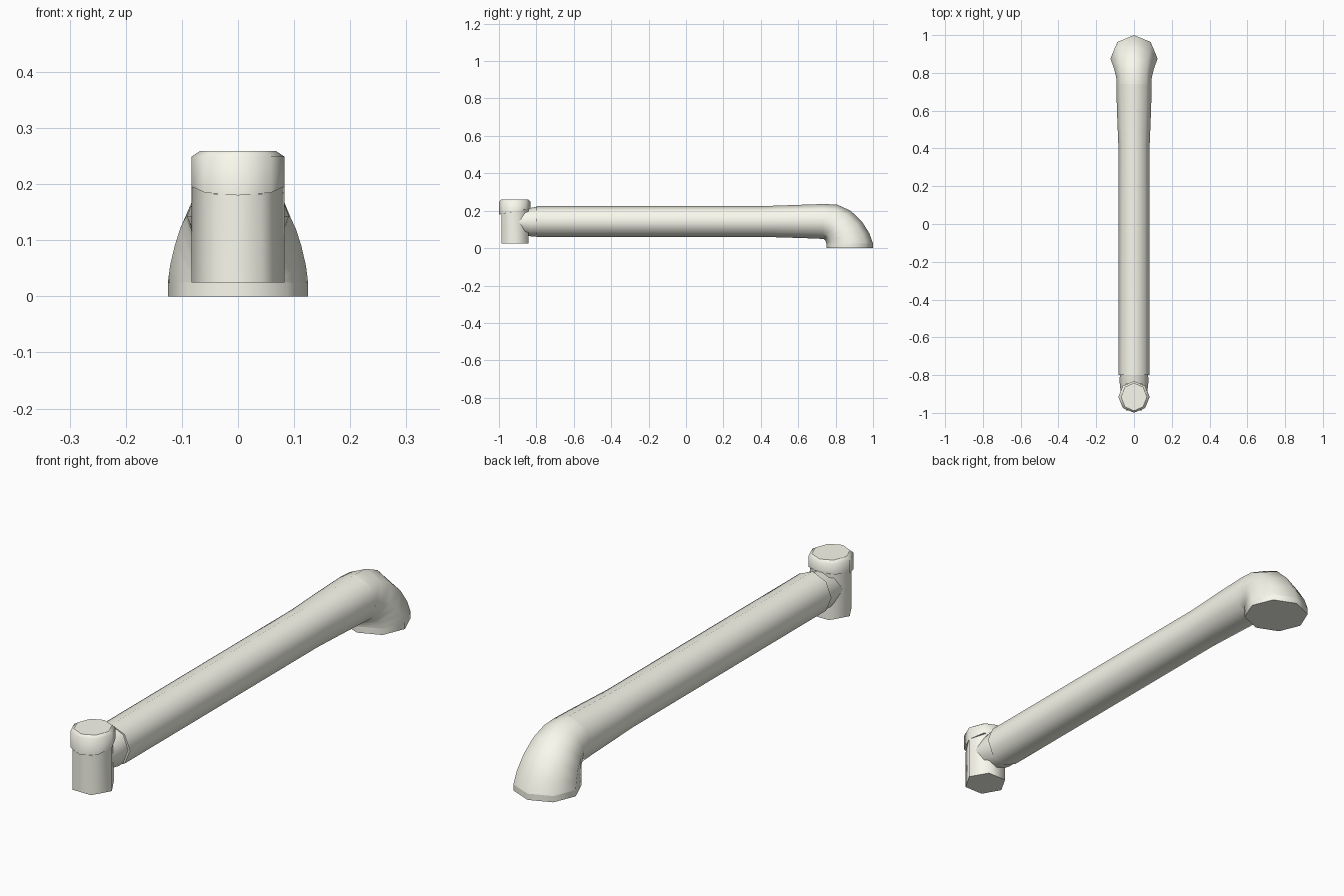
import bpy, bmesh, math
from mathutils import Vector

if "Cube" in bpy.data.objects:
    bpy.data.objects.remove(bpy.data.objects["Cube"])

ivory = bpy.data.materials.new("ivory")
ivory.diffuse_color = (0.95, 0.95, 0.85, 1)
ivory.use_nodes = True
ivory.node_tree.nodes["Principled BSDF"].inputs["Base Color"].default_value = ivory.diffuse_color


def loft(name, rings, sides, sharp_end=False):
    """Each ring: (y,z) of one side, (y,z) of the opposite side, half width in x."""
    bm = bmesh.new()
    loops = []
    for a, b, rx in rings:
        pa, pb = Vector((0, *a)), Vector((0, *b))
        mid, up = (pa + pb) / 2, (pa - pb) / 2
        loop = []
        for i in range(sides):
            t = 2 * math.pi * i / sides
            loop.append(bm.verts.new(mid + up * math.sin(t) + Vector((rx * math.cos(t), 0, 0))))
        loops.append(loop)
    for p, q in zip(loops, loops[1:]):
        for i in range(sides):
            j = (i + 1) % sides
            bm.faces.new((p[i], p[j], q[j], q[i]))
    bm.faces.new(loops[0])
    end = bm.faces.new(loops[-1])
    if sharp_end:
        for e in end.edges:
            e.smooth = False
    bmesh.ops.recalc_face_normals(bm, faces=bm.faces)
    mesh = bpy.data.meshes.new(name)
    bm.to_mesh(mesh)
    bm.free()
    mesh.materials.append(ivory)
    obj = bpy.data.objects.new(name, mesh)
    bpy.context.collection.objects.link(obj)
    bpy.ops.object.select_all(action='DESELECT')
    obj.select_set(True)
    bpy.context.view_layer.objects.active = obj
    bpy.ops.object.shade_smooth_by_angle(angle=math.radians(65), keep_sharp_edges=True)
    return obj


# Long straight tube, swelling slightly towards the elbow
loft("arm_tube", [
    ((-0.80, 0.225), (-0.80, 0.06), 0.083),
    ((0.42, 0.225), (0.42, 0.06), 0.083),
    ((0.62, 0.232), (0.62, 0.054), 0.091),
    ((0.74, 0.236), (0.74, 0.049), 0.093),
], 8)

# Elbow turning down into the flared foot
loft("elbow", [
    ((0.74, 0.236), (0.735, 0.049), 0.093),
    ((0.81, 0.232), (0.74, 0.047), 0.094),
    ((0.88, 0.200), (0.744, 0.042), 0.103),
    ((0.94, 0.143), (0.747, 0.036), 0.113),
    ((0.98, 0.080), (0.749, 0.030), 0.121),
    ((1.00, 0.025), (0.75, 0.025), 0.125),
], 8)
loft("foot_plate", [
    ((1.00, 0.025), (0.75, 0.025), 0.125),
    ((1.00, 0.0), (0.75, 0.0), 0.125),
], 8)

# Neck between post and tube
loft("neck", [
    ((-0.91, 0.20), (-0.91, 0.08), 0.068),
    ((-0.83, 0.215), (-0.83, 0.063), 0.077),
    ((-0.79, 0.223), (-0.79, 0.062), 0.074),
], 8)

# Six-sided lower post with a slanted top seam
loft("post", [
    ((-0.832, 0.025), (-0.998, 0.025), 0.083),
    ((-0.832, 0.212), (-0.998, 0.18), 0.083),
], 6)

# Eight-sided bevelled cap
loft("post_cap", [
    ((-0.832, 0.212), (-0.999, 0.18), 0.083),
    ((-0.832, 0.249), (-0.999, 0.249), 0.083),
    ((-0.842, 0.259), (-0.989, 0.259), 0.068),
], 8, sharp_end=True)
